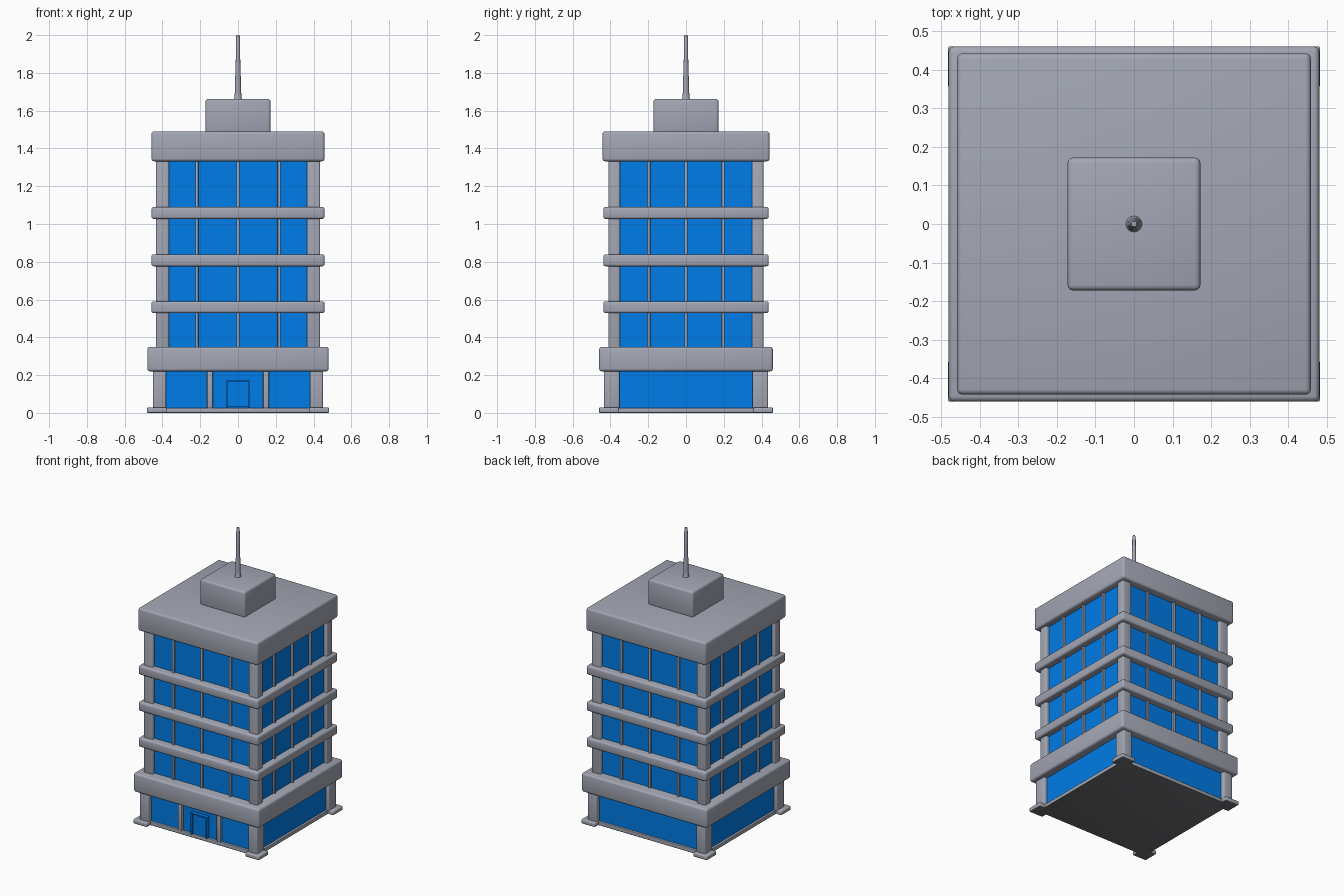
import bpy, bmesh, math

if "Cube" in bpy.data.objects:
    bpy.data.objects.remove(bpy.data.objects["Cube"])

def material(name, col):
    m = bpy.data.materials.new(name)
    m.diffuse_color = (*col, 1)
    m.use_nodes = True
    m.node_tree.nodes["Principled BSDF"].inputs["Base Color"].default_value = m.diffuse_color
    return m

GREY = material("concrete grey", (0.37, 0.39, 0.46))
BLUE = material("window blue", (0.0, 0.22, 0.88))
DARK = material("underside dark grey", (0.15, 0.15, 0.165))

def finish(name, bm, mat, dark_below=False):
    me = bpy.data.meshes.new(name)
    bm.to_mesh(me)
    bm.free()
    me.materials.append(mat)
    if dark_below:
        me.materials.append(DARK)
        for p in me.polygons:
            p.material_index = 1 if p.normal.z < -0.7 else 0
    ob = bpy.data.objects.new(name, me)
    bpy.context.collection.objects.link(ob)
    bpy.ops.object.select_all(action='DESELECT')
    ob.select_set(True)
    bpy.context.view_layer.objects.active = ob
    bpy.ops.object.shade_smooth_by_angle(angle=math.radians(40))
    return ob

def boxes(name, spans, mat, bevel=0.0, dark_below=False):
    """One object made of boxes given as (x0, x1, y0, y1, z0, z1)."""
    bm = bmesh.new()
    for x0, x1, y0, y1, z0, z1 in spans:
        vs = bmesh.ops.create_cube(bm, size=1)["verts"]
        for v in vs:
            v.co = ((x0 + x1) / 2 + v.co.x * (x1 - x0),
                    (y0 + y1) / 2 + v.co.y * (y1 - y0),
                    (z0 + z1) / 2 + v.co.z * (z1 - z0))
    if bevel:
        bmesh.ops.bevel(bm, geom=bm.edges[:], offset=bevel, segments=3,
                        profile=0.5, affect='EDGES')
    bm.normal_update()
    return finish(name, bm, mat, dark_below)

def slab(name, hx, hy, z0, z1, mat, bevel=0.0, dark_below=False):
    return boxes(name, [(-hx, hx, -hy, hy, z0, z1)], mat, bevel, dark_below)

def corners(name, x0, x1, y0, y1, z0, z1, bevel, dark_below=False):
    """Box mirrored to all four corners."""
    spans = []
    for sx in (-1, 1):
        for sy in (-1, 1):
            xs, ys = sorted((sx * x0, sx * x1)), sorted((sy * y0, sy * y1))
            spans.append((*xs, *ys, z0, z1))
    return boxes(name, spans, GREY, bevel, dark_below)

# Ground floor
slab("base_plate", 0.44, 0.42, 0.0, 0.026, GREY, 0.004, True)
corners("column_feet", 0.375, 0.482, 0.355, 0.46, 0.0, 0.028, 0.006, True)
corners("ground_columns", 0.38, 0.45, 0.352, 0.435, 0.02, 0.24, 0.008)
slab("ground_glass", 0.425, 0.405, 0.022, 0.24, BLUE)
boxes("entrance_posts", [(x - 0.015, x + 0.015, -0.425, -0.40, 0.025, 0.235)
                         for x in (-0.148, 0.148)], GREY, 0.004)

# Door: blue leaf with a thin raised blue frame
boxes("door_leaf", [(-0.055, 0.055, -0.42, -0.40, 0.03, 0.168)], BLUE)
boxes("door_frame", [(-0.062, -0.052, -0.43, -0.40, 0.025, 0.175),
                     (0.052, 0.062, -0.43, -0.40, 0.025, 0.175),
                     (-0.062, 0.062, -0.43, -0.40, 0.166, 0.175)], BLUE, 0.002)

# Podium band, floor bands and roof block
slab("podium_band", 0.48, 0.46, 0.22, 0.35, GREY, 0.014)
for i, z in enumerate((0.528, 0.776, 1.027)):
    slab(f"floor_band_{i + 1}", 0.458, 0.438, z, z + 0.063, GREY, 0.012)
slab("roof_block", 0.458, 0.442, 1.332, 1.49, GREY, 0.014)

# Upper floors: glass core, corner columns, window bars
slab("upper_glass", 0.412, 0.387, 0.34, 1.345, BLUE)
corners("upper_columns", 0.366, 0.435, 0.35, 0.41, 0.34, 1.345, 0.008)
bars = []
for s in (-1, 1):
    for k in (-1, 0, 1):
        x, y = 0.218 * k, 0.197 * k
        ys, xs = sorted((s * 0.38, s * 0.4)), sorted((s * 0.405, s * 0.425))
        bars.append((x - 0.008, x + 0.008, *ys, 0.34, 1.345))
        bars.append((*xs, y - 0.008, y + 0.008, 0.34, 1.345))
boxes("window_bars", bars, GREY, 0.003)

# Rooftop room and mast
slab("rooftop_room", 0.172, 0.172, 1.48, 1.662, GREY, 0.014)
bm = bmesh.new()
profile = [(0.024, 1.655), (0.018, 1.668), (0.017, 1.70), (0.015, 1.77),
           (0.012, 1.86), (0.011, 1.99), (0.007, 2.0)]
n, rings = 16, []
for r, z in profile:
    rings.append([bm.verts.new((r * math.cos(2 * math.pi * i / n),
                                r * math.sin(2 * math.pi * i / n), z))
                  for i in range(n)])
for a, b in zip(rings, rings[1:]):
    for i in range(n):
        j = (i + 1) % n
        bm.faces.new((a[i], a[j], b[j], b[i]))
bm.faces.new(rings[-1])
bm.faces.new(rings[0][::-1])
finish("roof_mast", bm, GREY)
